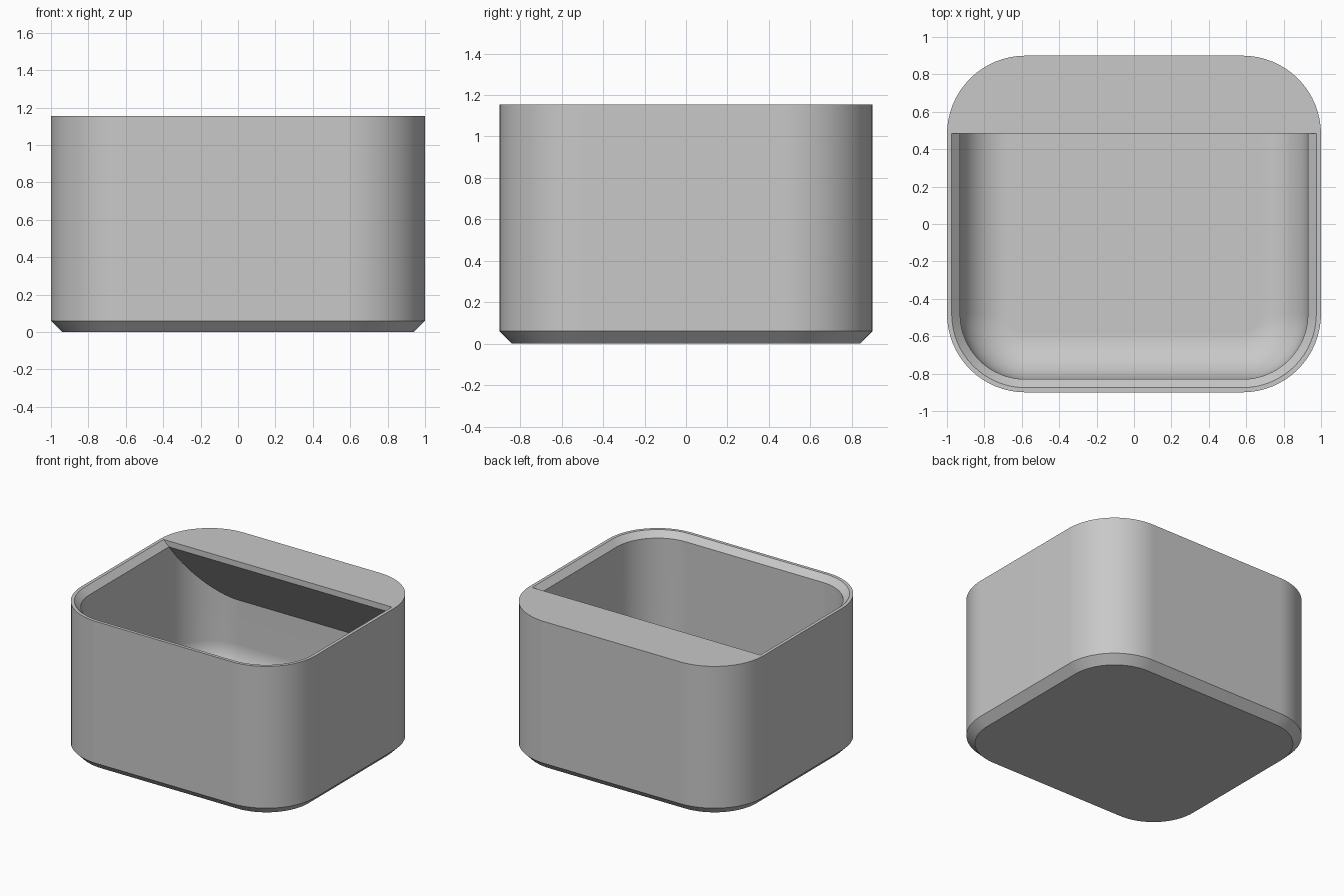
import bpy, bmesh, math

cube = bpy.data.objects.get("Cube")
if cube:
    bpy.data.objects.remove(cube, do_unlink=True)

HALF_X, HALF_Y, HEIGHT, CORNER = 1.0, 0.9, 1.155, 0.42
BEVEL, WALL, RIM = 0.06, 0.07, 0.025
FLOOR, FILLET, SEGS = 0.07, 0.25, 16

grey = bpy.data.materials.new("light grey plastic")
grey.use_nodes = True
colour = (0.58, 0.58, 0.58, 1)
grey.diffuse_color = colour
grey.node_tree.nodes["Principled BSDF"].inputs["Base Color"].default_value = colour


def make_object(name, bm):
    bmesh.ops.recalc_face_normals(bm, faces=bm.faces)
    mesh = bpy.data.meshes.new(name)
    bm.to_mesh(mesh)
    bm.free()
    mesh.materials.append(grey)
    obj = bpy.data.objects.new(name, mesh)
    bpy.context.collection.objects.link(obj)
    return obj


def rounded_ring(bm, inset, z):
    """Rounded rectangle, moved inward from the outer wall."""
    r = CORNER - inset
    ring = []
    for corner, (sx, sy) in enumerate(((1, 1), (-1, 1), (-1, -1), (1, -1))):
        for i in range(SEGS + 1):
            a = (corner + i / SEGS) * math.pi / 2
            ring.append(bm.verts.new((sx * (HALF_X - CORNER) + r * math.cos(a),
                                      sy * (HALF_Y - CORNER) + r * math.sin(a), z)))
    return ring


def loft(name, profile):
    """Closed solid through rounded rings given as (inset, height)."""
    bm = bmesh.new()
    rings = [rounded_ring(bm, *p) for p in profile]
    for low, high in zip(rings, rings[1:]):
        for i in range(len(low)):
            j = (i + 1) % len(low)
            bm.faces.new((low[i], low[j], high[j], high[i]))
    bm.faces.new(rings[0])
    bm.faces.new(rings[-1])
    return make_object(name, bm)


def prism(name, outline, half_width):
    """Extrude a (y, z) outline along x."""
    bm = bmesh.new()
    face = bm.faces.new([bm.verts.new((-half_width, y, z)) for y, z in outline])
    side = bmesh.ops.extrude_face_region(bm, geom=[face])
    verts = [v for v in side["geom"] if isinstance(v, bmesh.types.BMVert)]
    bmesh.ops.translate(bm, verts=verts, vec=(2 * half_width, 0, 0))
    return make_object(name, bm)


def subtract(target, cutter):
    mod = target.modifiers.new("cut", 'BOOLEAN')
    mod.operation, mod.solver, mod.object = 'DIFFERENCE', 'EXACT', cutter
    bpy.context.view_layer.objects.active = target
    bpy.ops.object.modifier_apply(modifier=mod.name)
    bpy.data.objects.remove(cutter, do_unlink=True)


# Outer body with bevelled foot
storage_bin = loft("storage_bin", [(BEVEL, 0), (0, BEVEL), (0, HEIGHT)])

# Hollow: filleted floor, straight wall, flared lip
hollow_profile = []
for step in range(11):
    a = step / 10 * math.pi / 2
    hollow_profile.append((WALL + FILLET * (1 - math.sin(a)),
                           FLOOR + FILLET * (1 - math.cos(a))))
hollow_profile += [(WALL, HEIGHT - WALL + RIM), (0, HEIGHT + RIM)]
hollow = loft("hollow", hollow_profile)

# Rear shelf with sloping underside is kept out of the hollow
SHELF_Y, LIP, SLOPE = 0.485, HEIGHT - 0.045, 1.3
shelf = prism("shelf", [(SHELF_Y, HEIGHT + 0.2), (SHELF_Y, LIP),
                        (1, LIP - SLOPE * (1 - SHELF_Y)), (1, HEIGHT + 0.2)], 1.2)
subtract(hollow, shelf)
subtract(storage_bin, hollow)

# Smooth rounded walls with crisp edges
bpy.ops.object.select_all(action='DESELECT')
storage_bin.select_set(True)
bpy.context.view_layer.objects.active = storage_bin
bpy.ops.object.shade_smooth_by_angle(angle=math.radians(30))
weighted = storage_bin.modifiers.new("even shading", 'WEIGHTED_NORMAL')
weighted.keep_sharp = True
